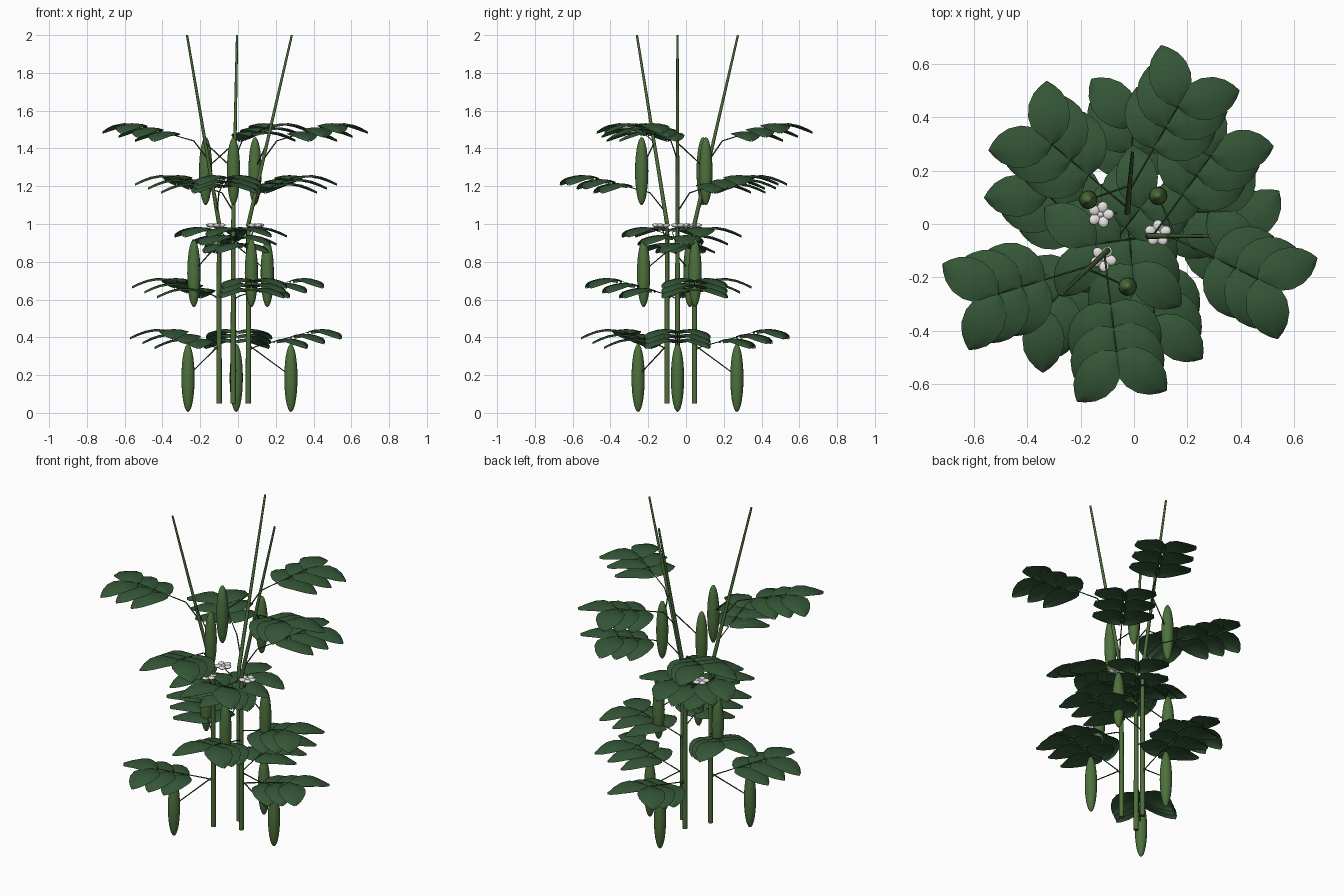
import bpy, bmesh
from math import sin, cos, pi, radians
from mathutils import Vector, Matrix

cube = bpy.data.objects.get("Cube")
if cube:
    bpy.data.objects.remove(cube, do_unlink=True)


def material(name, rgb):
    m = bpy.data.materials.new(name)
    m.use_nodes = True
    m.diffuse_color = (*rgb, 1)
    m.node_tree.nodes["Principled BSDF"].inputs["Base Color"].default_value = (*rgb, 1)
    return m


LEAF = material("leaf green", (0.034, 0.092, 0.037))
STEM = material("stem green", (0.075, 0.155, 0.045))
TWIG = material("twig green", (0.045, 0.1, 0.034))
POD = material("pod green", (0.075, 0.165, 0.045))
PETAL = material("petal white", (0.84, 0.81, 0.8))


def mesh_from(bm, name, mat):
    """Smooth-shaded mesh with one material."""
    me = bpy.data.meshes.new(name)
    for f in bm.faces:
        f.smooth = True
    bm.to_mesh(me)
    bm.free()
    me.materials.append(mat)
    return me


def add(name, mesh):
    ob = bpy.data.objects.new(name, mesh)
    bpy.context.collection.objects.link(ob)
    return ob


def tube(name, points, radii, mat, sides=8):
    """Sweep a ring along a path and close it with crisp end caps."""
    bm = bmesh.new()
    pts = [Vector(p) for p in points]
    rings = []
    for i, p in enumerate(pts):
        d = pts[min(i + 1, len(pts) - 1)] - pts[max(i - 1, 0)]
        q = d.to_track_quat('Z', 'Y')
        rings.append([bm.verts.new(p + q @ Vector((cos(2 * pi * k / sides), sin(2 * pi * k / sides), 0)) * radii[i])
                      for k in range(sides)])
    for a, b in zip(rings, rings[1:]):
        for k in range(sides):
            n = (k + 1) % sides
            bm.faces.new((a[k], a[n], b[n], b[k]))
    for cap in (rings[0][::-1], rings[-1]):
        for e in bm.faces.new(cap).edges:
            e.smooth = False
    return add(name, mesh_from(bm, name, mat))


def leaflet_mesh():
    """Broad oval blade along +x, folded at the midrib and drooping at the tip."""
    bm = bmesh.new()
    shape = [(0, 0.012), (0.1, 0.044), (0.25, 0.068), (0.45, 0.079),
             (0.65, 0.073), (0.82, 0.052), (0.93, 0.026), (1, 0.002)]
    rows = []
    for t, w in shape:
        rows.append([bm.verts.new((0.235 * t, w * s, 0.02 * sin(pi * t) - 0.03 * t * t - 0.012 * s * s))
                     for s in (-1, -0.5, 0, 0.5, 1)])
    for a, b in zip(rows, rows[1:]):
        for k in range(4):
            bm.faces.new((a[k], b[k], b[k + 1], a[k + 1]))
    return mesh_from(bm, "leaflet", LEAF)


def pod_mesh():
    """Long spindle."""
    bm = bmesh.new()
    bmesh.ops.create_uvsphere(bm, u_segments=16, v_segments=14, radius=1,
                              matrix=Matrix.Diagonal((0.035, 0.035, 0.18, 1)))
    return mesh_from(bm, "pod", POD)


def flower_mesh():
    """Five rounded petals around a small centre."""
    bm = bmesh.new()
    for k in range(5):
        m = (Matrix.Rotation(2 * pi * k / 5 + 0.3, 4, 'Z') @ Matrix.Translation((0.028, 0, 0))
             @ Matrix.Rotation(-0.15, 4, 'Y') @ Matrix.Diagonal((0.023, 0.02, 0.01, 1)))
        bmesh.ops.create_uvsphere(bm, u_segments=10, v_segments=6, radius=1, matrix=m)
    bmesh.ops.create_uvsphere(bm, u_segments=8, v_segments=6, radius=0.012)
    return mesh_from(bm, "flower", PETAL)


LEAFLET, POD_ME, FLOWER = leaflet_mesh(), pod_mesh(), flower_mesh()
BEND = 1.0
# foot, tip and facing angle of each stem
STEMS = [((0.055, -0.045), (0.285, -0.045), 0),
         ((-0.025, 0.045), (-0.005, 0.275), 86),
         ((-0.10, -0.10), (-0.27, -0.26), 223)]


def stem_at(i, z):
    foot, tip = Vector(STEMS[i][0]), Vector(STEMS[i][1])
    p = foot.lerp(tip, max(0, z - BEND) / (2 - BEND))
    return Vector((p.x, p.y, z))


def leaf(name, i, z, angle, reach):
    """Petiole, rachis and three pairs of leaflets; reach is the distance to the last tips."""
    a = radians(angle)
    out = Vector((cos(a), sin(a), 0))
    up = Vector((0, 0, 1))
    high = z > BEND
    base = stem_at(i, z - (0.10 if high else 0.02))
    elbow = base + out * (0.08 if high else 0.035)
    elbow.z = z
    end_d = reach - 0.155
    end = Vector((base.x, base.y, z)) + out * end_d + up * 0.08
    tube(name + "_stalk", [base, elbow, elbow.lerp(end, 0.5), end],
         [0.004, 0.0035, 0.0025, 0.0015], TWIG, 6)
    for k in range(3):
        d = end_d - 0.09 * k
        f = (d - 0.035) / (end_d - 0.035)
        pos = Vector((base.x, base.y, z + 0.08 * f)) + out * d
        for side in (-1, 1):
            ob = add(f"{name}_leaflet", LEAFLET)
            ob.matrix_world = (Matrix.Translation(pos)
                               @ Matrix.Rotation(a + side * radians(46), 4, 'Z'))


# stems
for i in range(3):
    zs = [0.05, 0.5, 0.95, 1.0, 1.05, 1.5, 2.0]
    tube(f"stem_{i + 1}", [stem_at(i, z) for z in zs],
         [0.0145, 0.0135, 0.012, 0.0115, 0.011, 0.0085, 0.006], STEM, 10)

# leaf whorls: elbow height, turn, reach
for n, (z, turn, reach) in enumerate([(0.35, 0, 0.48), (0.62, -86, 0.465), (0.89, -171, 0.36),
                                      (1.165, 54, 0.53), (1.44, -26, 0.525)]):
    for i in range(3):
        leaf(f"leaf_{n + 1}_{i + 1}", i, z, STEMS[i][2] + turn, reach)

# hanging pods: centre height, stalk height, turn, reach
for n, (z, top, turn, reach) in enumerate([(0.185, 0.36, 0, 0.225), (0.74, 0.90, -85, 0.18),
                                           (1.28, 1.43, 101, 0.153)]):
    for i in range(3):
        a = radians(STEMS[i][2] + turn)
        p = stem_at(i, z) + Vector((cos(a), sin(a), 0)) * reach
        add(f"pod_{n + 1}_{i + 1}", POD_ME).location = p
        tube(f"pod_stalk_{n + 1}_{i + 1}", [stem_at(i, top), p + Vector((0, 0, 0.01))],
             [0.004, 0.003], TWIG, 6)

# flowers near the bend of the stems
for k, (x, y) in enumerate([(0.09, -0.035), (-0.125, 0.035), (-0.115, -0.13)]):
    ob = add(f"flower_{k + 1}", FLOWER)
    ob.location = (x, y, 0.992)
    ob.rotation_euler.z = k
    tube(f"flower_stalk_{k + 1}", [stem_at(k, 0.9), (x, y, 0.985)], [0.004, 0.003], TWIG, 6)
